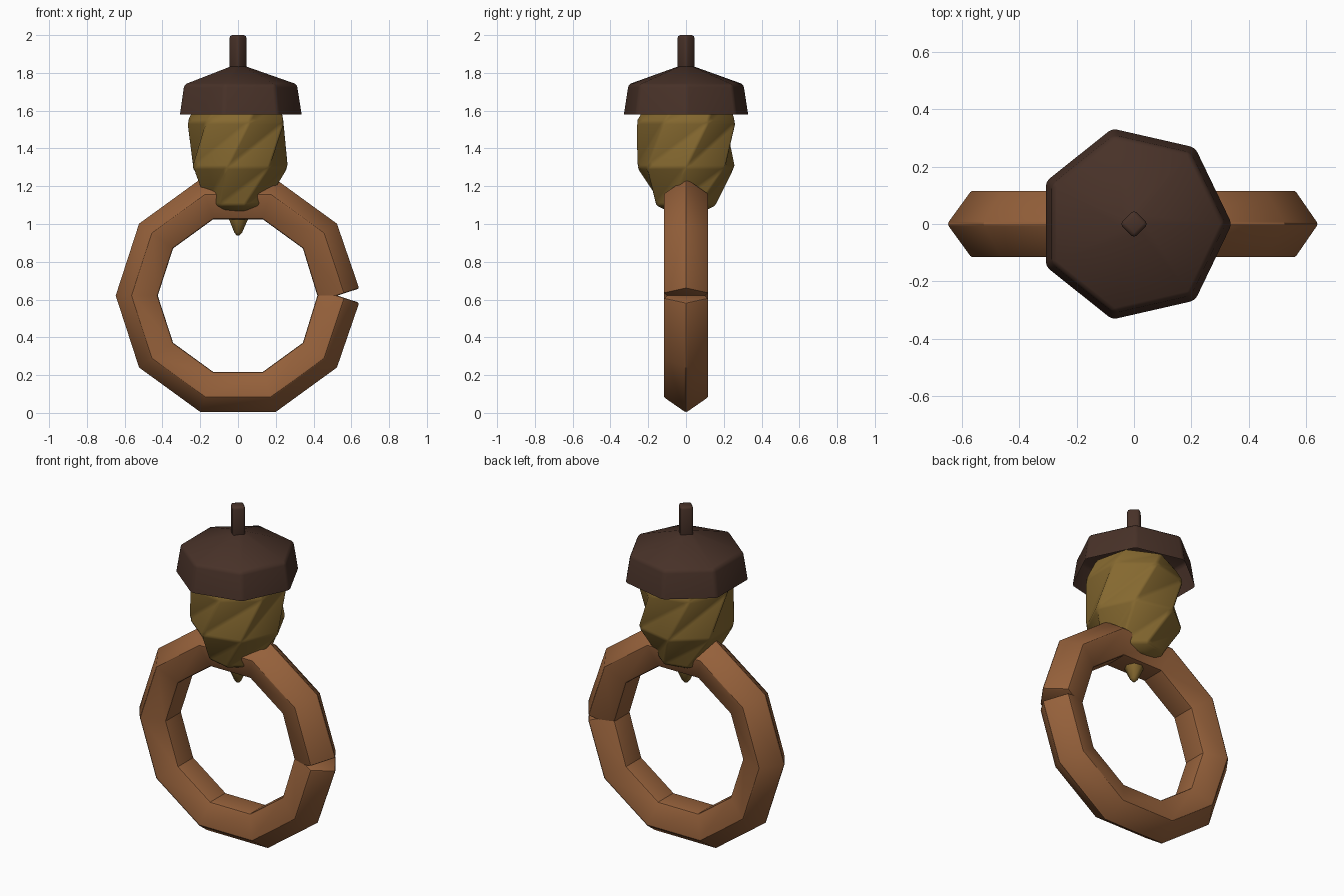
import bpy, math
from mathutils import Vector

if "Cube" in bpy.data.objects:
    bpy.data.objects.remove(bpy.data.objects["Cube"])


def material(name, rgb):
    m = bpy.data.materials.new(name)
    m.diffuse_color = (*rgb, 1)
    m.use_nodes = True
    m.node_tree.nodes["Principled BSDF"].inputs["Base Color"].default_value = m.diffuse_color
    return m


ORANGE = material("copper brown", (0.30, 0.118, 0.043))
DARK = material("dark brown", (0.064, 0.031, 0.021))
OLIVE = material("olive gold", (0.235, 0.140, 0.029))


def loft(name, rings, mat, cap_start=True, cap_end=True, twisted=False, bevel=0.0, limit=30, smooth=30):
    """Skin a list of equal-sized vertex rings."""
    n = len(rings[0])
    verts = [p for r in rings for p in r]
    faces = []
    for k in range(len(rings) - 1):
        for i in range(n):
            j = (i + 1) % n
            a, b, c, d = k * n + i, k * n + j, (k + 1) * n + j, (k + 1) * n + i
            faces += [(a, b, c), (a, c, d)] if twisted else [(a, b, c, d)]
    if cap_start:
        faces.append(tuple(reversed(range(n))))
    if cap_end:
        faces.append(tuple(range(len(verts) - n, len(verts))))
    me = bpy.data.meshes.new(name)
    me.from_pydata(verts, [], faces)
    me.materials.append(mat)
    ob = bpy.data.objects.new(name, me)
    bpy.context.collection.objects.link(ob)
    bpy.ops.object.select_all(action='DESELECT')
    ob.select_set(True)
    bpy.context.view_layer.objects.active = ob
    if bevel:
        mod = ob.modifiers.new("soft edges", 'BEVEL')
        mod.width, mod.segments = bevel, 2
        mod.limit_method, mod.angle_limit = 'ANGLE', math.radians(limit)
        bpy.ops.object.modifier_apply(modifier=mod.name)
    bpy.ops.object.shade_smooth_by_angle(angle=math.radians(smooth))
    return ob


def level(n, r, z, turn=0.0):
    """Horizontal polygon with a corner at +x, turned by some degrees."""
    t = math.radians(turn)
    return [(r * math.cos(t + math.tau * i / n), r * math.sin(t + math.tau * i / n), z) for i in range(n)]


# Ring: ten-sided open loop with a five-sided section; the ends are cut
# square to their segments, leaving the small notch at +x
MAJOR, MINOR, CZ = 0.526, 0.125, 0.621
sections = []
for s in range(11):
    a = math.radians(36 * s)
    tilt = a + math.radians(18 if s == 0 else -18 if s == 10 else 0)
    centre = Vector((MAJOR * math.cos(a), 0, CZ + MAJOR * math.sin(a)))
    out = Vector((math.cos(tilt), 0, math.sin(tilt)))
    ring = []
    for i in range(5):
        t = math.tau * i / 5
        ring.append(centre + out * MINOR * math.cos(t) + Vector((0, MINOR * math.sin(t), 0)))
    sections.append(ring[::-1])
sections = [r[::-1] for r in sections[::-1]]
loft("ring", sections, ORANGE, bevel=0.01, limit=55, smooth=30)

# Nut: seven-sided body twisting upward
H = 180 / 7
loft("nut_body", [level(7, 0.10, 1.068, -H), level(7, 0.165, 1.10, -H), level(7, 0.268, 1.30, 0),
                  level(7, 0.272, 1.54, H), level(7, 0.23, 1.64, H * 1.5)],
     OLIVE, twisted=True, bevel=0.012, limit=25, smooth=40)

# Small point under the nut
loft("nut_tip", [level(7, 0.008, 0.94), level(7, 0.022, 0.955), level(7, 0.055, 1.03), level(7, 0.06, 1.09)],
     OLIVE, smooth=60)

# Hollow seven-sided cap
loft("cap", [level(7, 0.341, 1.58), level(7, 0.316, 1.738), level(7, 0.04, 1.835)],
     DARK, cap_start=False, bevel=0.016, limit=30, smooth=35)

# Stem
loft("stem", [level(4, 0.05, 1.80), level(4, 0.05, 2.0)], DARK, bevel=0.014, smooth=50)
